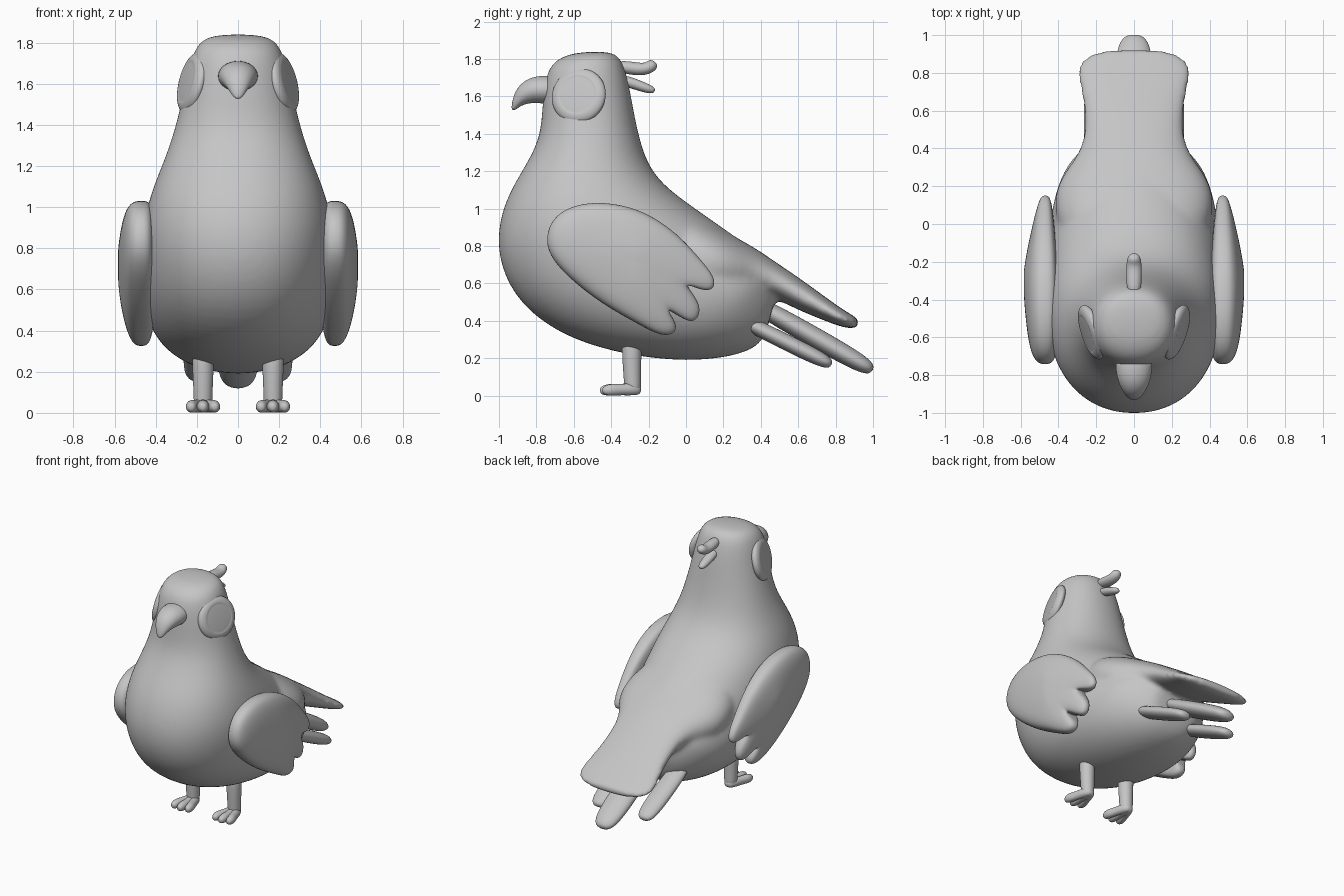
import bpy, bmesh, math
from mathutils import Vector

if "Cube" in bpy.data.objects:
    bpy.data.objects.remove(bpy.data.objects["Cube"])

grey = bpy.data.materials.new("plain grey")
grey.diffuse_color = (0.56, 0.56, 0.56, 1)
grey.use_nodes = True
grey.node_tree.nodes["Principled BSDF"].inputs["Base Color"].default_value = grey.diffuse_color


def make(name, bm, subsurf=2):
    bmesh.ops.recalc_face_normals(bm, faces=bm.faces)
    me = bpy.data.meshes.new(name)
    bm.to_mesh(me)
    bm.free()
    me.materials.append(grey)
    for p in me.polygons:
        p.use_smooth = True
    ob = bpy.data.objects.new(name, me)
    bpy.context.collection.objects.link(ob)
    if subsurf:
        m = ob.modifiers.new("soft", 'SUBSURF')
        m.levels = m.render_levels = subsurf
    return ob


def skin(bm, loops):
    """Bridge equal vertex loops and cap both ends."""
    rings = [[bm.verts.new(p) for p in loop] for loop in loops]
    n = len(rings[0])
    for a, b in zip(rings, rings[1:]):
        for i in range(n):
            j = (i + 1) % n
            bm.faces.new((a[i], a[j], b[j], b[i]))
    bm.faces.new(rings[0][::-1])
    bm.faces.new(rings[-1])


def loft(bm, rings, x=0.0, n=16, power=1.0):
    """Each ring: two opposite side-profile points (y, z, y, z) and a half width."""
    loops = []
    for y0, z0, y1, z1, w in rings:
        loop = []
        for i in range(n):
            a = 2 * math.pi * i / n
            c, s = math.cos(a), math.sin(a)
            c = math.copysign(abs(c) ** power, c)
            s = math.copysign(abs(s) ** power, s)
            loop.append((x + w * s, (y0 + y1) / 2 + (y1 - y0) / 2 * c,
                         (z0 + z1) / 2 + (z1 - z0) / 2 * c))
        loops.append(loop)
    skin(bm, loops)


def tube(bm, path, x=0.0, n=12):
    """Path points: y, z, half thickness, half width."""
    rings = []
    for i, (y, z, t, w) in enumerate(path):
        a, b = path[max(i - 1, 0)], path[min(i + 1, len(path) - 1)]
        d = Vector((b[0] - a[0], b[1] - a[1])).normalized()
        rings.append((y - d.y * t, z + d.x * t, y + d.y * t, z - d.x * t, w))
    loft(bm, rings, x, n)


# Head, neck and belly, with the broad tail sheet blended in
bm = bmesh.new()
loft(bm, [
    (-.60, 1.838, -.41, 1.843, .12), (-.715, 1.79, -.345, 1.81, .20),
    (-.755, 1.70, -.31, 1.70, .235), (-.77, 1.55, -.283, 1.55, .268),
    (-.78, 1.38, -.25, 1.38, .308), (-.86, 1.23, -.20, 1.23, .36),
    (-.967, 1.06, -.11, 1.12, .42), (-1.022, .85, .02, 1.025, .462),
    (-.985, .64, .15, .935, .47), (-.86, .45, .25, .865, .472),
    (-.62, .295, .33, .81, .462), (-.30, .21, .40, .75, .44),
    (0, .18, .44, .70, .39), (.25, .205, .46, .67, .30),
    (.40, .265, .48, .63, .21), (.44, .37, .50, .60, .15)], n=24, power=.93)
loft(bm, [
    (-.10, 1.02, -.16, .54, .36), (.06, .965, .0, .50, .425),
    (.20, .89, .16, .50, .425), (.30, .83, .28, .52, .36),
    (.38, .785, .35, .53, .30),
    (.48, .715, .46, .53, .262), (.60, .635, .58, .465, .262),
    (.75, .525, .73, .405, .292), (.84, .46, .82, .37, .312),
    (.90, .425, .89, .355, .255), (.928, .405, .922, .368, .14)], n=20, power=.9)
body = make("body", bm)
m = body.modifiers.new("blend", 'REMESH')
m.mode = 'VOXEL'
m.voxel_size = .016
m.use_smooth_shade = True
m = body.modifiers.new("relax", 'SMOOTH')
m.factor, m.iterations = .5, 10

# Hooked beak
bm = bmesh.new()
loft(bm, [
    (-.68, 1.71, -.68, 1.56, .10), (-.77, 1.715, -.77, 1.56, .10),
    (-.845, 1.70, -.81, 1.565, .088), (-.905, 1.65, -.855, 1.56, .065),
    (-.93, 1.58, -.89, 1.545, .04), (-.935, 1.525, -.915, 1.525, .015)])
make("beak", bm)

# Crest tufts at the back of the head
for name, path in (
        ("upper_crest", [(-.38, 1.765, .03, .035), (-.29, 1.75, .038, .044),
                         (-.22, 1.743, .034, .042), (-.18, 1.765, .036, .038),
                         (-.165, 1.785, .02, .02)]),
        ("lower_crest", [(-.36, 1.695, .03, .035), (-.27, 1.665, .03, .038),
                         (-.20, 1.64, .026, .032), (-.165, 1.63, .014, .018)])):
    bm = bmesh.new()
    tube(bm, path)
    make(name, bm)


def feather(name, x, start, end, t, w):
    bm = bmesh.new()
    (y0, z0), (y1, z1) = start, end
    path = [(y0 + (y1 - y0) * f, z0 + (z1 - z0) * f, t * k, w * k)
            for f, k in ((0, .8), (.04, .95), (.3, 1.05), (.7, 1.05), (.92, .9), (1, .45))]
    tube(bm, path, x)
    make(name, bm)


# Tail feathers under the sheet
feather("middle_tail_feather", 0, (.40, .475), (1.0, .135), .054, .10)

wing_outline = [
    (-.745, .82), (-.72, .93), (-.63, 1.005), (-.48, 1.035), (-.30, 1.01),
    (-.15, .94), (-.02, .835), (.07, .73), (.155, .63), (.14, .56), (.06, .57),
    (-.015, .61), (.04, .54), (.08, .46), (.04, .39), (-.03, .42), (-.12, .48),
    (-.06, .41), (-.05, .34), (-.13, .32), (-.25, .385), (-.45, .495),
    (-.62, .63), (-.71, .73)]
wing_centre = Vector((-.28, .73))


def relaxed(points, passes):
    """Even out the feather notches so they fade toward the wing's middle."""
    pts = [Vector(p) for p in points]
    for _ in range(passes):
        pts = [pts[i] * .5 + (pts[i - 1] + pts[(i + 1) % len(pts)]) * .25
               for i in range(len(pts))]
    return pts


for side, tag in ((1, "right"), (-1, "left")):
    feather(tag + "_tail_feather", side * .19, (.335, .385), (.78, .165), .043, .075)

    # Blunt-edged puffy wing, thinner toward its three feather tips
    bm = bmesh.new()
    loops = []
    for s, x, passes in ((.2, .40, 8), (.7, .40, 6), (.93, .408, 1), (1.005, .432, 0),
                         (1.02, .47, 0), (1.005, .51, 0), (.95, .538, 1),
                         (.82, .560, 3), (.6, .575, 8), (.35, .582, 8), (.12, .584, 8)):
        loop = []
        for p in relaxed(wing_outline, passes):
            q = wing_centre + (p - wing_centre) * s
            thin = 1 - .42 * min(1, max(0, (q.x + .25) / .35))
            loop.append((side * (.468 + (x - .468) * thin), q.x, q.y))
        loops.append(loop)
    skin(bm, loops)
    make(tag + "_wing", bm)

    # Eye disc with a flat centre
    bm = bmesh.new()
    normal = Vector((side, -.33, .25)).normalized()
    turn = normal.to_track_quat('Z', 'Y')
    spot = Vector((side * .224, -.573, 1.603))
    loops = []
    for r, h in ((.05, -.035), (.13, -.03), (.151, -.012), (.153, .006),
                 (.138, .024), (.106, .033), (.101, .029), (.096, .031), (.03, .034)):
        loops.append([spot + turn @ Vector((r * math.cos(a), r * math.sin(a), h))
                      for a in (2 * math.pi * i / 32 for i in range(32))])
    skin(bm, loops)
    make(tag + "_eye", bm, 1)

    # Leg
    bm = bmesh.new()
    tube(bm, [(-.29, .32, .055, .055), (-.29, .22, .054, .054),
              (-.288, .12, .049, .049), (-.285, .05, .047, .047),
              (-.285, .01, .042, .042)], side * .17)
    make(tag + "_leg", bm)

    # Three toes spreading forward
    for k, label in ((-1, "inner"), (0, "middle"), (1, "outer")):
        bm = bmesh.new()
        tube(bm, [(-.25, .028, .022, .022), (-.29, .035, .036, .036),
                  (-.36, .032, .030, .029), (-.41, .031, .035, .033),
                  (-.447, .028, .026, .024), (-.46, .026, .012, .012)], 0)
        reach = .057 if k else 0
        for v in bm.verts:
            v.co.x += side * (.17 + k * reach * min(1, max(0, -.245 - v.co.y) / .17))
            v.co.z = max(v.co.z, 0)
            if k:
                v.co.y += .012
        make(f"{tag}_{label}_toe", bm)
